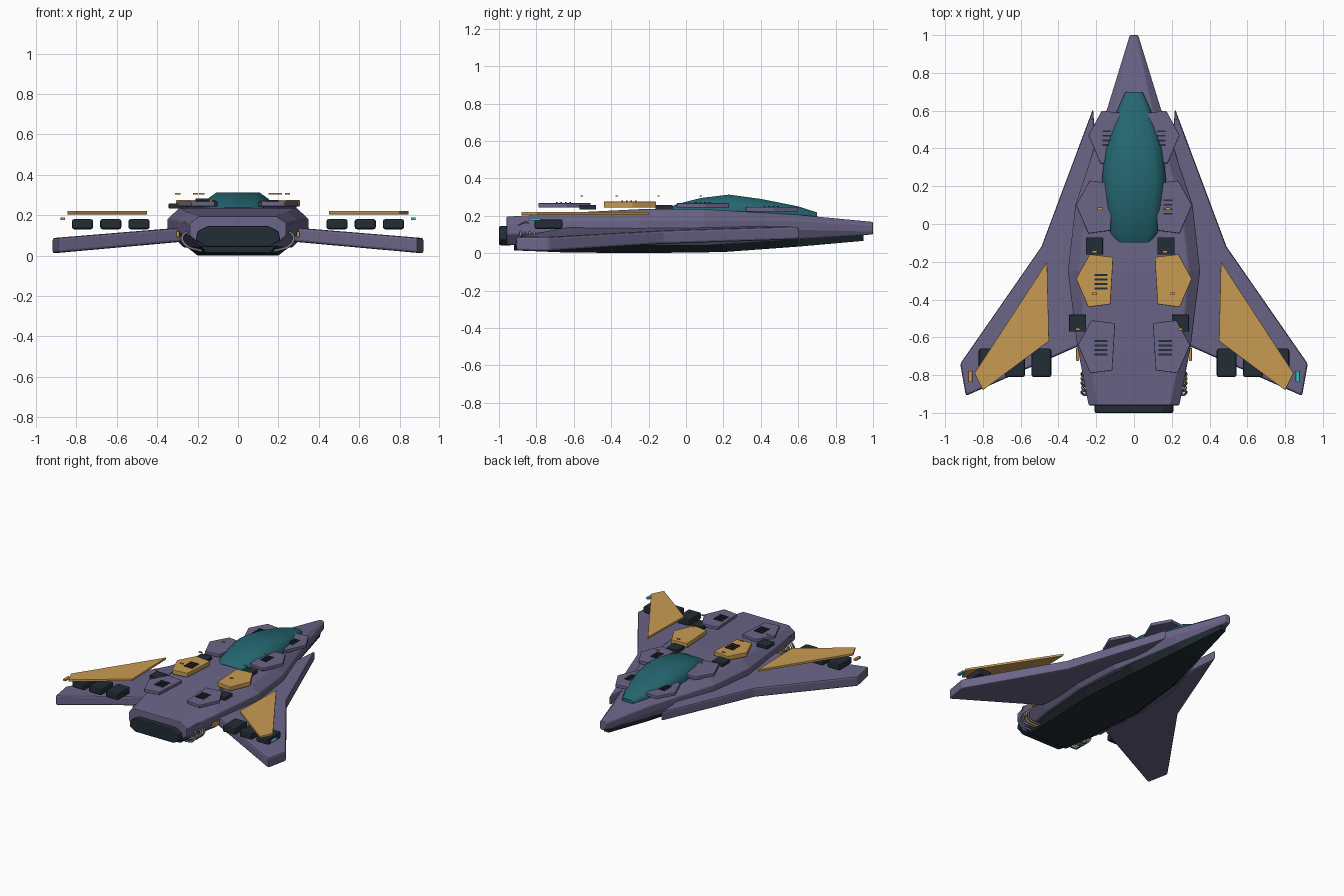
import bpy, bmesh, math
from mathutils import Vector

cube = bpy.data.objects.get("Cube")
if cube:
    bpy.data.objects.remove(cube, do_unlink=True)


def make_material(name, rgb):
    m = bpy.data.materials.new(name)
    m.use_nodes = True
    m.diffuse_color = (*rgb, 1)
    bsdf = m.node_tree.nodes["Principled BSDF"]
    bsdf.inputs["Base Color"].default_value = (*rgb, 1)
    bsdf.inputs["Roughness"].default_value = 0.6
    return m


PURPLE = make_material("dusty purple", (0.145, 0.130, 0.245))
GOLD = make_material("ochre gold", (0.58, 0.33, 0.085))
TEAL = make_material("teal glass", (0.018, 0.135, 0.165))
DARK = make_material("dark slate", (0.016, 0.026, 0.035))
CYAN = make_material("cyan light", (0.045, 0.52, 0.62))
GREY = make_material("hose grey", (0.17, 0.18, 0.22))


def finish(name, bm, mat, bevel=0.0, smooth=None):
    bmesh.ops.recalc_face_normals(bm, faces=bm.faces)
    me = bpy.data.meshes.new(name)
    bm.to_mesh(me)
    bm.free()
    me.materials.append(mat)
    ob = bpy.data.objects.new(name, me)
    bpy.context.collection.objects.link(ob)
    if bevel:
        mod = ob.modifiers.new("bevel", 'BEVEL')
        mod.width, mod.segments, mod.limit_method = bevel, 2, 'ANGLE'
    if smooth:
        bpy.ops.object.select_all(action='DESELECT')
        ob.select_set(True)
        bpy.context.view_layer.objects.active = ob
        bpy.ops.object.shade_smooth_by_angle(angle=math.radians(smooth))
    return ob


def loft(name, stations, mat, bevel=0.0, smooth=None):
    """Skin mirrored cross-sections; each station is y and its right-half points."""
    bm = bmesh.new()
    rings = []
    for y, half in stations:
        pts = half + [(-x, z) for x, z in reversed(half)]
        rings.append([bm.verts.new((x, y, z)) for x, z in pts])
    n = len(rings[0])
    for a, b in zip(rings, rings[1:]):
        for i in range(n):
            j = (i + 1) % n
            bm.faces.new((a[i], a[j], b[j], b[i]))
    bm.faces.new(rings[0])
    bm.faces.new(rings[-1])
    return finish(name, bm, mat, bevel, smooth)


def slab(name, outline, bottom, top, mat, bevel=0.0):
    """Extrude a plan outline; bottom and top are heights as functions of x."""
    bm = bmesh.new()
    lo = [bm.verts.new((x, y, bottom(abs(x)))) for x, y in outline]
    hi = [bm.verts.new((x, y, top(abs(x)))) for x, y in outline]
    bm.faces.new(lo)
    bm.faces.new(hi)
    for i in range(len(lo)):
        j = (i + 1) % len(lo)
        bm.faces.new((lo[i], lo[j], hi[j], hi[i]))
    return finish(name, bm, mat, bevel)


def flat_slab(name, outline, z0, z1, mat, bevel=0.0):
    return slab(name, outline, lambda x: z0, lambda x: z1, mat, bevel)


def box(name, centre, size, mat, bevel=0.0):
    bm = bmesh.new()
    bmesh.ops.create_cube(bm, size=1)
    for v in bm.verts:
        v.co = Vector(centre) + v.co * Vector(size)
    return finish(name, bm, mat, bevel)


def hose(name, pts, radius, mat):
    cu = bpy.data.curves.new(name, 'CURVE')
    cu.dimensions = '3D'
    cu.bevel_depth, cu.bevel_resolution, cu.resolution_u = radius, 2, 6
    cu.use_fill_caps = True
    sp = cu.splines.new('BEZIER')
    sp.bezier_points.add(len(pts) - 1)
    for bp, p in zip(sp.bezier_points, pts):
        bp.co = p
        bp.handle_left_type = bp.handle_right_type = 'AUTO'
    cu.materials.append(mat)
    bpy.context.collection.objects.link(bpy.data.objects.new(name, cu))


# Hull: y, top half-width, side half-width, bottom half-width, four heights
HULL = [(-0.96, .19, .24, .18, .195, .16, .10, .045),
        (-0.65, .25, .30, .24, .215, .175, .115, .04),
        (-0.25, .29, .35, .27, .235, .18, .12, .04),
        (0.10, .25, .31, .25, .235, .18, .12, .04),
        (0.60, .10, .145, .12, .205, .175, .125, .075),
        (1.00, .014, .022, .016, .167, .15, .115, .10)]
loft("hull", [(y, [(wt, zt), (w, zh), (w, zl), (wb, zb)])
              for y, wt, w, wb, zt, zh, zl, zb in HULL], PURPLE, 0.006)

# Dark belly hugging the hull underside
BELLY = [(-0.92, .20, .16, .07, .015), (-0.65, .255, .18, .07, .004),
         (-0.25, .29, .20, .07, 0), (0.20, .235, .16, .07, .006),
         (0.60, .123, .09, .09, .035), (0.95, .028, .02, .11, .066)]
loft("belly", [(y, [(wt, zt), (wb, zb)]) for y, wt, wb, zt, zb in BELLY], DARK)

# Engine block at the tail
NOZZLE = [(.15, .145), (.20, .12), (.21, .075), (.16, .042)]
loft("engine_block", [(-1.0, NOZZLE), (-0.93, NOZZLE)], DARK, 0.008)

# Canopy
CANOPY = [(0.70, .045, .218), (0.60, .09, .25), (0.40, .153, .29), (0.23, .17, .313),
          (0.08, .155, .295), (-0.05, .13, .262), (-0.10, .10, .238)]
loft("canopy", [(y, [(.62 * w, z), (.88 * w, .2 + (z - .2) * .72),
                     (w, .2 + (z - .2) * .4), (w, .19)])
                for y, w, z in CANOPY], TEAL, 0, 35)

WING = [(.217, .61), (.49, -.12), (.92, -.74), (.89, -.91), (.28, -.64), (.22, 0), (.2, .4)]
FIN = [(.46, -.20), (.45, -.62), (.80, -.88), (.845, -.79)]
PLATE = [(-.09, .125), (.035, .14), (.107, .01), (.042, -.14), (-.075, -.125)]
# Armour rows: name, x, y, bottom height, material
ROWS = [("nose", .135, .46, .222, PURPLE), ("cockpit", .20, .09, .243, PURPLE),
        ("middle", .20, -.30, .243, GOLD), ("tail", .19, -.65, .243, PURPLE)]

for side, s in (("left", 1), ("right", -1)):
    slab(f"wing_{side}", [(s * x, y) for x, y in WING],
         lambda x: .066 - (x - .3) * .09, lambda x: .137 - (x - .3) * .082, PURPLE, 0.012)
    flat_slab(f"wing_panel_{side}", [(s * x, y) for x, y in FIN], .204, .22, GOLD, 0.002)

    # Pods and tip light above the wing
    for i, x in enumerate((.49, .63, .77)):
        box(f"wing_pod_{side}_{i + 1}", (s * x, -.735, .155), (.104, .15, .05), DARK, 0.01)
    box(f"tip_light_{side}", (s * .867, -.807, .182), (.022, .06, .014),
        CYAN if s > 0 else GOLD, 0.002)

    # Armour plates
    for row, x, y, z, mat in ROWS:
        flat_slab(f"{row}_armour_{side}", [(s * (x + px), y + py) for px, py in PLATE],
                  z, z + (.033 if mat == GOLD else .025), mat, 0.004)

    # Clamp and hoses beside the tail
    box(f"tail_clamp_{side}", (s * .298, -.69, .105), (.016, .07, .03), GOLD, 0.003)
    for i, mat in enumerate((GREY, GOLD, GREY, CYAN, GREY)):
        y = -.80 - .024 * i
        hose(f"tail_hose_{side}_{i + 1}",
             [(s * .215, y, .12), (s * .272, y + .012, .10), (s * .262, y - .008, .055),
              (s * .18, y + .01, .022)], .004 if mat == CYAN else .007, mat)
    for i, x in enumerate((.20, .225, .25)):
        hose(f"tail_loop_{side}_{i + 1}",
             [(s * x, -.80 - .02 * i, .155), (s * (x + .015), -.85, .165),
              (s * x, -.90, .15)], .004, GREY)

# Vent slats: x, y, width, height
VENTS = [(-.175, -.305, .07, .278), (-.175, -.655, .07, .27), (.165, -.655, .07, .27),
         (.145, .455, .045, .249), (-.145, .455, .045, .249), (.18, .09, .05, .27)]
for n, (x, y, w, z) in enumerate(VENTS):
    for i in range(4):
        box(f"vent_{n + 1}_slat_{i + 1}", (x, y + (i - 1.5) * .024, z), (w, .01, .008), DARK)

# Dark deck hatches
for i, (x, y) in enumerate([(-.21, -.117), (.17, -.117), (-.298, -.525), (.245, -.525)]):
    box(f"deck_hatch_{i + 1}", (x, y, .245), (.09, .09, .024), DARK, 0.002)

# Small gold markers hovering over the deck
MARKERS = [(-.21, -.147), (.165, -.147), (-.21, -.37), (.205, -.37),
           (-.298, -.557), (.245, -.557), (-.18, .08), (.18, .08)]
for i, (x, y) in enumerate(MARKERS):
    box(f"deck_marker_{i + 1}", (x, y, .306), (.026, .013, .006), GOLD)
